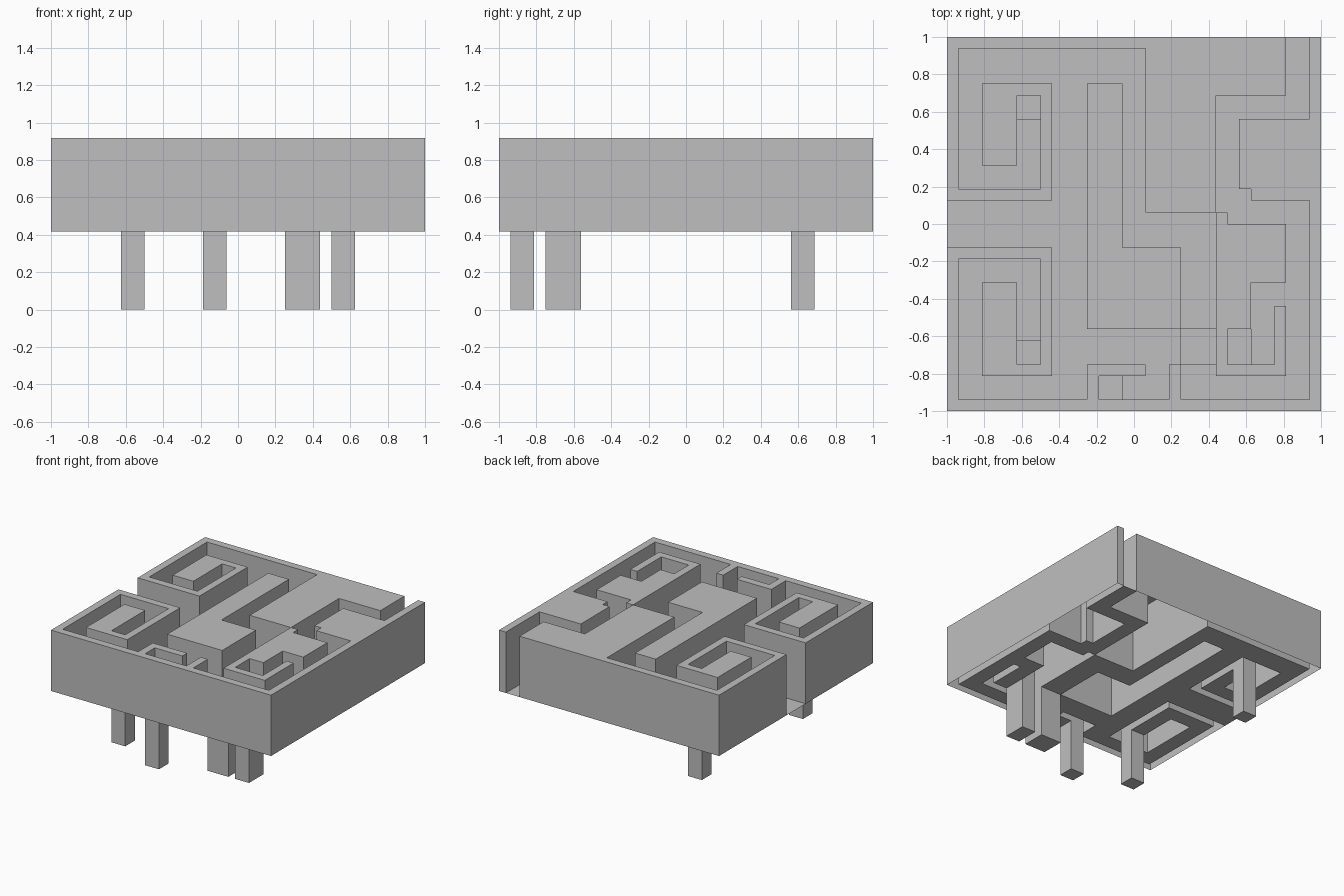
import bpy
import bmesh
import math

if "Cube" in bpy.data.objects:
    bpy.data.objects.remove(bpy.data.objects["Cube"], do_unlink=True)

SIZE = 32                 # grid cells per side
STEP = 2 / SIZE
FLOOR, TOP = 0.417, 0.917

grey = bpy.data.materials.new("light_grey")
grey.use_nodes = True
colour = (0.52, 0.52, 0.52, 1)
grey.diffuse_color = colour
grey.node_tree.nodes["Principled BSDF"].inputs["Base Color"].default_value = colour

# Corridors as grid rectangles: x0, y0, x1, y1
corridors = [
    # side entrance and the two left spirals
    (0, 14, 12, 18), (9, 1, 12, 31),
    (1, 28, 17, 31), (1, 19, 3, 31), (1, 19, 8, 21), (6, 19, 8, 27),
    (1, 1, 12, 3), (1, 1, 3, 13), (1, 11, 8, 13), (6, 4, 8, 13),
    # passages round the middle block and the front pocket
    (15, 14, 17, 31), (15, 14, 23, 17), (20, 1, 23, 17),
    (9, 4, 23, 7), (13, 1, 19, 3), (17, 1, 19, 7),
    # right loop, right spiral and back entrance
    (20, 1, 31, 3), (29, 1, 31, 18), (24, 16, 31, 18), (24, 16, 26, 19),
    (23, 17, 25, 27), (23, 25, 31, 27), (29, 25, 31, 32),
    (26, 9, 31, 11), (26, 4, 28, 11), (24, 4, 28, 7),
]

# Dead-end shafts that drop to the ground
shafts = {
    "back_left_shaft": (6, 25, 8, 27),
    "front_left_shaft": (6, 4, 8, 6),
    "front_pocket_shaft": (13, 1, 15, 3),
    "middle_shaft": (20, 4, 23, 7),
    "right_spiral_shaft": (24, 4, 26, 7),
}


def cells(rect):
    x0, y0, x1, y1 = rect
    return {(i, j) for i in range(x0, x1) for j in range(y0, y1)}


def build(name, region, cap_z, skirt_z=None):
    """Cap a set of cells; optionally drop a vertical skirt round its border."""
    bm = bmesh.new()

    def face(*points):
        bm.faces.new([bm.verts.new((x * STEP - 1, y * STEP - 1, z))
                      for x, y, z in points])

    for i, j in sorted(region):
        corners = [(i, j), (i + 1, j), (i + 1, j + 1), (i, j + 1)]
        face(*[(x, y, cap_z) for x, y in corners])
        if skirt_z is None:
            continue
        neighbours = [(i, j - 1), (i + 1, j), (i, j + 1), (i - 1, j)]
        for k, n in enumerate(neighbours):
            if n not in region:
                a, b = corners[k], corners[(k + 1) % 4]
                face((*a, skirt_z), (*b, skirt_z), (*b, cap_z), (*a, cap_z))

    bmesh.ops.remove_doubles(bm, verts=bm.verts[:], dist=0.001)
    bmesh.ops.dissolve_limit(bm, angle_limit=math.radians(1),
                             verts=bm.verts[:], edges=bm.edges[:])
    mesh = bpy.data.meshes.new(name)
    bm.to_mesh(mesh)
    bm.free()
    mesh.materials.append(grey)
    obj = bpy.data.objects.new(name, mesh)
    bpy.context.collection.objects.link(obj)


open_cells = set().union(*map(cells, corridors))
shaft_cells = set().union(*map(cells, shafts.values()))

# Raised blocks, hollow underneath
build("maze_walls", cells((0, 0, SIZE, SIZE)) - open_cells, TOP, FLOOR)
# Corridor floor with openings over the shafts
build("corridor_floor", open_cells - shaft_cells, FLOOR)
# Square tubes with closed bottoms, open at the top
for shaft_name, shaft_rect in shafts.items():
    build(shaft_name, cells(shaft_rect), 0.0, FLOOR)
